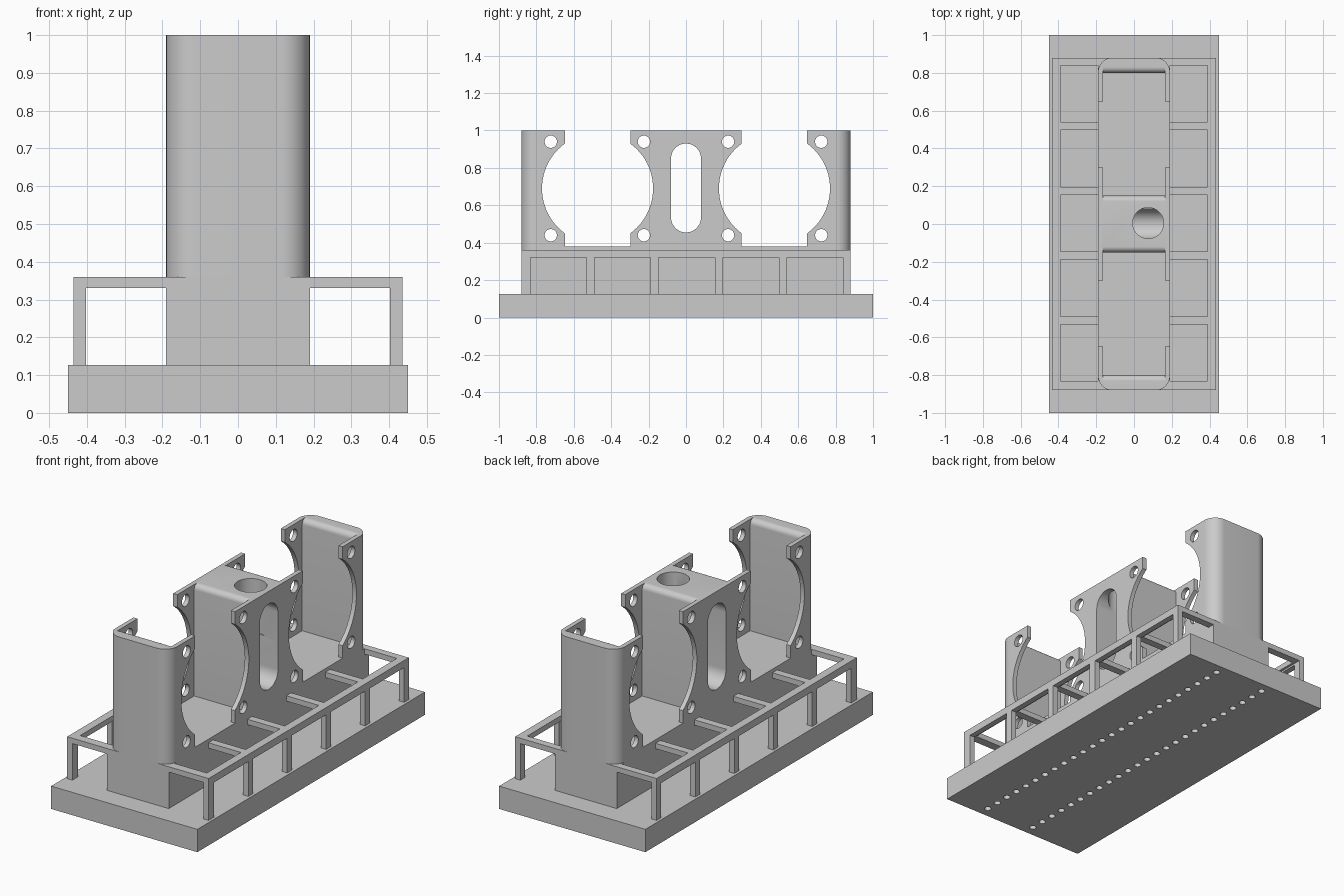
import bpy, bmesh
from math import acos, cos, sin, pi
from mathutils import Vector

if "Cube" in bpy.data.objects:
    bpy.data.objects.remove(bpy.data.objects["Cube"])

grey = bpy.data.materials.new("plain_grey")
grey.use_nodes = True
colour = (0.6, 0.6, 0.6, 1)
grey.diffuse_color = colour
grey.node_tree.nodes["Principled BSDF"].inputs["Base Color"].default_value = colour


def arc(a, b, r, start, end, n=24):
    return [(a + r * cos(start + (end - start) * i / n),
             b + r * sin(start + (end - start) * i / n)) for i in range(n + 1)]


def circle(a, b, r, n=32):
    return arc(a, b, r, 0, 2 * pi, n)[:-1]


def rect(a0, a1, b0, b1):
    return [(a0, b0), (a1, b0), (a1, b1), (a0, b1)]


def prisms(name, axis, outlines, lo, hi):
    """Extrude closed outlines along x (outline in y, z) or z (outline in x, y)."""
    bm = bmesh.new()
    for outline in outlines:
        def ring(t):
            return [bm.verts.new((t, a, b) if axis == "x" else (a, b, t)) for a, b in outline]
        low, high = ring(lo), ring(hi)
        bm.faces.new(low)
        bm.faces.new(high)
        for i in range(len(low)):
            j = (i + 1) % len(low)
            bm.faces.new((low[i], low[j], high[j], high[i]))
    bmesh.ops.recalc_face_normals(bm, faces=bm.faces)
    mesh = bpy.data.meshes.new(name)
    bm.to_mesh(mesh)
    bm.free()
    mesh.materials.append(grey)
    obj = bpy.data.objects.new(name, mesh)
    bpy.context.collection.objects.link(obj)
    return obj


def finish(obj, cutters=(), mirror=False):
    """Cut, mirror, apply and shade a part."""
    for cutter in cutters:
        cutter.hide_render = True
        mod = obj.modifiers.new("cut", "BOOLEAN")
        mod.operation, mod.solver, mod.object = "DIFFERENCE", "EXACT", cutter
    if mirror:
        obj.modifiers.new("mirror", "MIRROR").use_mirror_merge = False
    bpy.ops.object.select_all(action="DESELECT")
    obj.select_set(True)
    bpy.context.view_layer.objects.active = obj
    for mod in list(obj.modifiers):
        bpy.ops.object.modifier_apply(modifier=mod.name)
    for cutter in cutters:
        bpy.data.objects.remove(cutter)
    bpy.ops.object.shade_smooth_by_angle(angle=pi / 6)


BASE, DECK, FLOOR, TOP = 0.127, 0.36, 0.38, 1.0
HALF_X, HALF_Y = 0.19, 0.88

# Base slab with two rows of blind holes underneath
base = prisms("base_slab", "z", [rect(-0.45, 0.45, -1, 1)], 0, BASE)
pin_holes = [circle(x, -0.94 + 1.88 * i / 24, 0.018, 16) for x in (-0.09, 0.22) for i in range(25)]
finish(base, [prisms("pin_holes", "z", pin_holes, -0.05, 0.1)])

# Square plinth under the tower
finish(prisms("plinth", "z", [rect(-HALF_X, HALF_X, -HALF_Y, HALF_Y)], BASE, DECK))

# Rounded tower holding two round-sided bays
R = 0.075
corners = [(1, 1), (-1, 1), (-1, -1), (1, -1)]
outline = []
for i, (sx, sy) in enumerate(corners):
    outline += arc(sx * (HALF_X - R), sy * (HALF_Y - R), R, i * pi / 2, (i + 1) * pi / 2, 12)
tower = prisms("tower", "z", [outline], DECK, TOP)

# Bay pockets, flared at the top into rounded lips
f = 0.03
pocket = ([(0.15, FLOOR), (0.80, FLOOR)]
          + arc(0.80 + f, TOP - f, f, pi, pi / 2, 8) + [(0.80 + f, 1.1), (0.15 - f, 1.1)]
          + arc(0.15 - f, TOP - f, f, pi / 2, 0, 8))
# Side windows: a circle joined to an open-topped rectangle
c, w, r = 0.473, 0.175, 0.297
t = acos(w / r)
window = ([(c + w, FLOOR)] + arc(c, 0.69, r, -t, t) + [(c + w, 1.1), (c - w, 1.1)]
          + arc(c, 0.69, r, pi - t, pi + t) + [(c - w, FLOOR)])


def both_ends(shape):
    return [shape, [(-a, b) for a, b in shape]]


screws = [circle(s * y, z, 0.033) for s in (-1, 1) for y in (0.225, 0.723) for z in (0.44, 0.94)]
slot = arc(0, 0.85, 0.08, 0, pi) + arc(0, 0.535, 0.08, pi, 2 * pi)
finish(tower, [
    prisms("bay_pockets", "x", both_ends(pocket), -0.165, 0.165),
    prisms("side_windows", "x", both_ends(window), -0.3, 0.3),
    prisms("screw_holes", "x", screws, -0.3, 0.3),
    prisms("centre_slot", "x", [slot], -0.3, 0.3),
    prisms("top_bore", "z", [circle(0.075, 0.005, 0.082, 48)], 0.7, 1.1),
])

# Openwork side frames: upright fascia and flat deck, mirrored left to right
spans = [(0.3425 * i + 0.004 - 0.15, 0.3425 * i + 0.004 + 0.15) for i in range(-2, 3)]
fascia = prisms("side_frame", "x", [rect(-HALF_Y, HALF_Y, BASE, DECK)], 0.403, 0.435)
gaps = prisms("fascia_gaps", "x", [rect(a, b, 0.1, 0.32) for a, b in spans], 0.35, 0.5)
finish(fascia, [gaps], mirror=True)
deck = prisms("deck_frame", "z", [rect(HALF_X, 0.403, -HALF_Y, HALF_Y)], 0.33, DECK)
gaps = prisms("deck_gaps", "z", [rect(0.15, 0.39, a, b) for a, b in spans], 0.3, 0.4)
finish(deck, [gaps], mirror=True)
